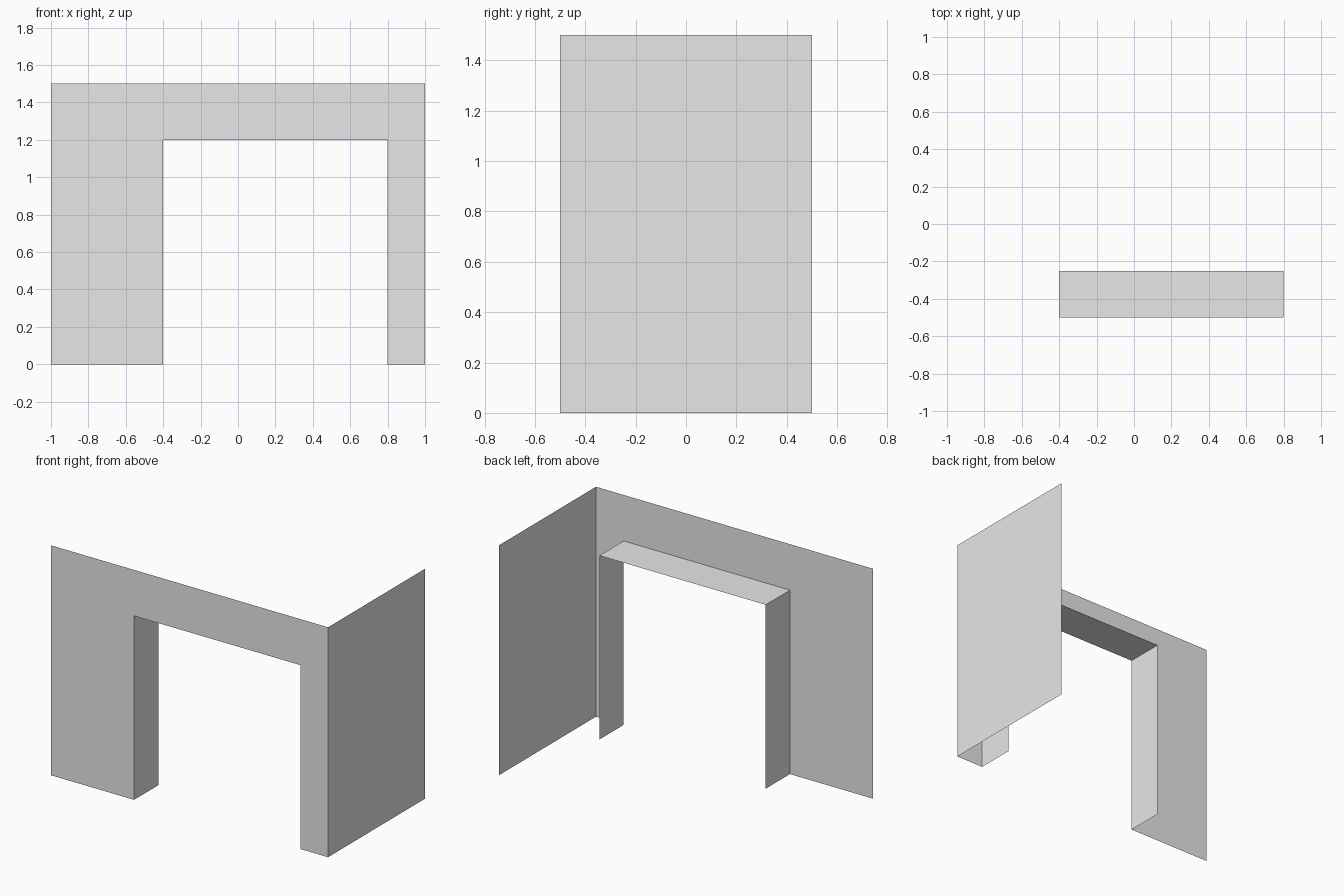
import bpy

cube = bpy.data.objects.get("Cube")
if cube:
    bpy.data.objects.remove(cube, do_unlink=True)

grey = bpy.data.materials.new("light_grey")
grey.use_nodes = True
colour = (0.8, 0.8, 0.8, 1)
grey.diffuse_color = colour
grey.node_tree.nodes["Principled BSDF"].inputs["Base Color"].default_value = colour

# Overall size and doorway position
LEFT, RIGHT, FRONT, BACK, TOP = -1, 1, -0.5, 0.5, 1.5
DOOR_L, DOOR_R, DOOR_TOP, REVEAL_BACK = -0.4, 0.8, 1.2, -0.25


def make_sheet(name, verts, faces):
    mesh = bpy.data.meshes.new(name)
    mesh.from_pydata(verts, [], faces)
    mesh.materials.append(grey)
    obj = bpy.data.objects.new(name, mesh)
    bpy.context.collection.objects.link(obj)
    return obj


# Doorway outline, from one foot over the head to the other foot
doorway = [(DOOR_L, 0), (DOOR_L, DOOR_TOP), (DOOR_R, DOOR_TOP), (DOOR_R, 0)]

# Front wall: one thin sheet with the doorway cut from its lower edge
outline = doorway + [(RIGHT, 0), (RIGHT, TOP), (LEFT, TOP), (LEFT, 0)]
make_sheet("front_wall", [(x, FRONT, z) for x, z in outline],
           [tuple(range(len(outline)))])

# Side wall: plain sheet running back from the front corner
make_sheet("side_wall",
           [(RIGHT, FRONT, 0), (RIGHT, BACK, 0), (RIGHT, BACK, TOP), (RIGHT, FRONT, TOP)],
           [(0, 1, 2, 3)])

# Door reveal: the doorway outline extruded backwards, open at the floor
n = len(doorway)
make_sheet("door_reveal",
           [(x, y, z) for y in (FRONT, REVEAL_BACK) for x, z in doorway],
           [(i, i + 1, n + i + 1, n + i) for i in range(n - 1)])
